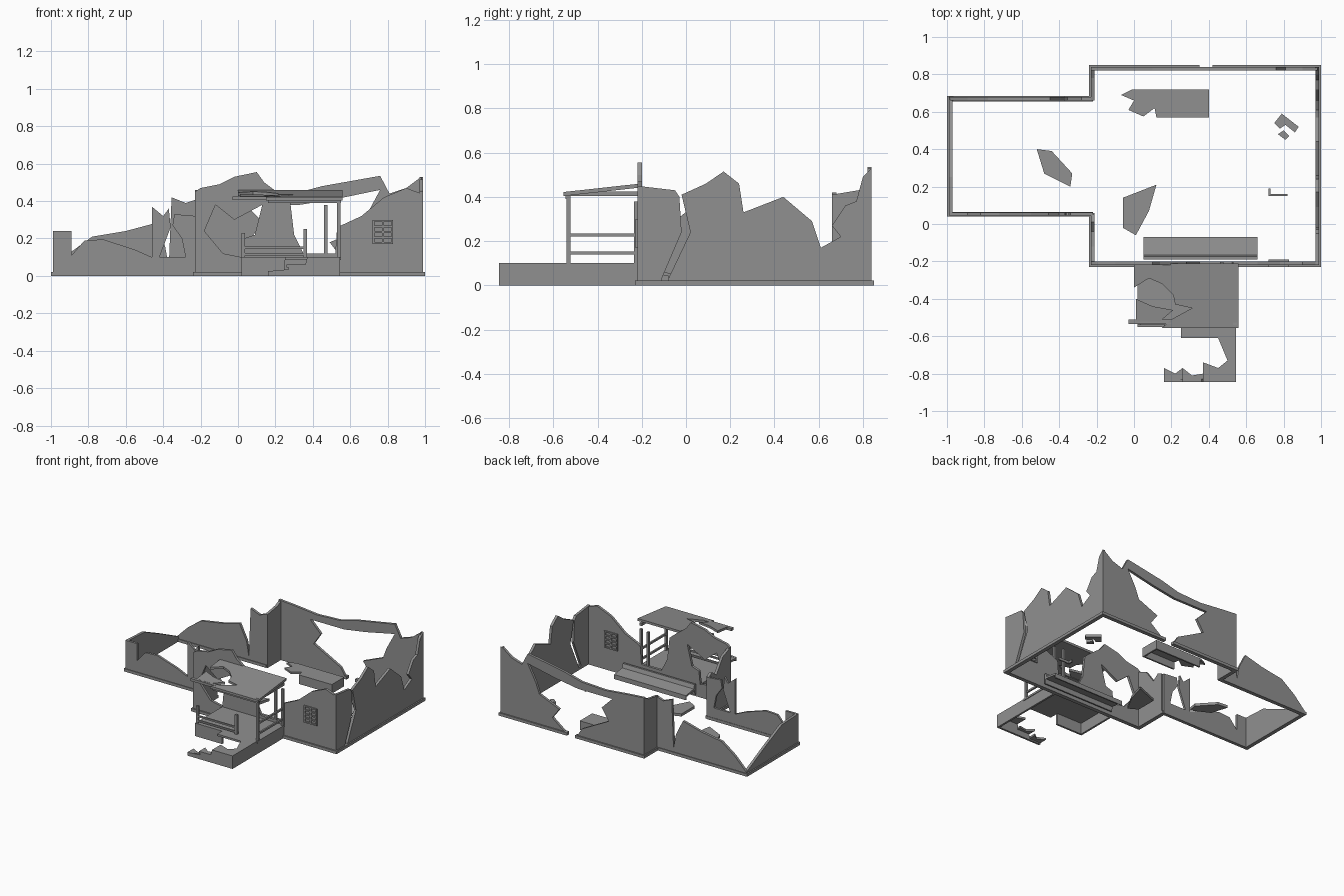
import bpy
import bmesh
from mathutils import Vector

cube = bpy.data.objects.get("Cube")
if cube:
    bpy.data.objects.remove(cube, do_unlink=True)

# One weathered concrete colour for the whole ruin
concrete = bpy.data.materials.new("concrete grey")
concrete.use_nodes = True
COLOUR = (.28, .28, .28, 1)
concrete.diffuse_color = COLOUR
bsdf = next(n for n in concrete.node_tree.nodes if n.type == 'BSDF_PRINCIPLED')
bsdf.inputs["Base Color"].default_value = COLOUR
bsdf.inputs["Roughness"].default_value = .9


def finish(name, bm):
    """Turn a bmesh into a named flat-shaded object."""
    bmesh.ops.recalc_face_normals(bm, faces=bm.faces)
    mesh = bpy.data.meshes.new(name)
    bm.to_mesh(mesh)
    bm.free()
    mesh.materials.append(concrete)
    obj = bpy.data.objects.new(name, mesh)
    bpy.context.collection.objects.link(obj)
    return obj


def prism(name, outline, axis, start, end, slope=0):
    """Extrude an outline along an axis; slope lifts z as y grows."""
    def place(a, b, depth):
        return Vector({'x': (depth, a, b), 'y': (a, depth, b), 'z': (a, b, depth)}[axis])
    bm = bmesh.new()
    face = bm.faces.new([bm.verts.new(place(a, b, start)) for a, b in outline])
    grown = bmesh.ops.extrude_face_region(bm, geom=[face])
    moved = [g for g in grown["geom"] if isinstance(g, bmesh.types.BMVert)]
    bmesh.ops.translate(bm, verts=moved, vec=place(0, 0, end - start))
    for v in bm.verts:
        v.co.z += slope * v.co.y
    # Concave caps are split cleanly
    bmesh.ops.triangulate(bm, faces=[f for f in bm.faces if len(f.verts) > 4])
    return finish(name, bm)


def box(name, x, y, z):
    """Box from (low, high) pairs."""
    return prism(name, [(x[0], y[0]), (x[1], y[0]), (x[1], y[1]), (x[0], y[1])],
                 'z', z[0], z[1])


# Foundation strips around the outline, broken at the rear breach
LEDGE = (0, .022)
strips = {
    "front": ((-.24, 1), (-.23, -.2)),
    "right": ((.97, 1), (-.23, .85)),
    "rear_left": ((-.24, .35), (.82, .85)),
    "rear_right": ((.42, 1), (.82, .85)),
    "wing_rear": ((-1, -.22), (.655, .685)),
    "wing_left": ((-1, -.97), (.04, .685)),
    "wing_front": ((-1, -.22), (.04, .065)),
    "left_front": ((-.24, -.21), (-.23, .06)),
    "left_rear": ((-.24, -.21), (.66, .85)),
}
for side, (xs, ys) in strips.items():
    box("foundation_" + side, xs, ys, LEDGE)

# Right wall, split by a jagged crack
prism("right_wall_front_piece",
      [(-.22, 0), (-.22, .45), (-.05, .43), (-.03, .4), (-.02, .24), (-.11, .03), (-.11, 0)],
      'x', .97, .99)
prism("right_wall_rear_piece",
      [(-.08, 0), (-.08, .03), (.02, .24), (-.02, .41), (.09, .46), (.17, .515), (.24, .46),
       (.26, .33), (.44, .4), (.57, .29), (.61, .17), (.7, .22), (.66, .27), (.72, .36),
       (.77, .38), (.8, .49), (.84, .53), (.84, 0)],
      'x', .97, .99)

# Rear wall with a large breach under a thin remaining strip
prism("rear_wall",
      [(-.23, 0), (-.23, .46), (-.1, .45), (.1, .43), (.3, .44), (.45, .48), (.76, .535),
       (.81, .44), (.9, .47), (.98, .53), (.98, 0), (.42, 0), (.55, .1), (.49, .18),
       (.66, .25), (.69, .33), (.76, .46), (.52, .41), (.33, .38), (.04, .38), (.13, .29),
       (.07, .2), (.3, .08), (.35, 0)],
      'y', .82, .84)

# Front wall with a star-shaped hole, an open doorway and a sloping break
prism("front_wall",
      [(-.23, 0), (-.23, .45), (-.2, .47), (-.1, .49), (-.02, .53), (.1, .555), (.14, .5),
       (.22, .44), (.28, .39), (.3, .22), (.35, .12), (.52, .12), (.53, .26), (.66, .32),
       (.78, .42), (.9, .47), (.98, .44), (.98, 0), (-.079, 0), (-.079, .12), (.02, .1),
       (.03, .2), (.09, .22), (.13, .38), (-.02, .3), (-.12, .38), (-.18, .24),
       (-.08, .12), (-.08, 0)],
      'y', -.22, -.2)

# Short walls joining the main block and the wing
prism("left_wall_front",
      [(-.22, 0), (-.22, .45), (-.12, .41), (-.04, .3), (.01, .34), (.05, .32), (.05, 0)],
      'x', -.23, -.21)
prism("left_wall_rear",
      [(.66, 0), (.66, .41), (.72, .42), (.78, .43), (.84, .46), (.84, 0)],
      'x', -.23, -.21)

# Wing walls
prism("wing_rear_wall",
      [(-.99, 0), (-.99, .03), (-.89, .13), (-.78, .21), (-.6, .24), (-.45, .28), (-.39, .16),
       (-.37, .05), (-.355, .42), (-.28, .39), (-.22, .41), (-.22, 0)],
      'y', .66, .68)
prism("wing_left_wall",
      [(.05, 0), (.05, .24), (.25, .23), (.45, .14), (.68, .03), (.68, 0)],
      'x', -.99, -.97)
prism("wing_front_wall",
      [(-.99, 0), (-.99, .24), (-.89, .24), (-.89, .11), (-.82, .19), (-.72, .195), (-.55, .14),
       (-.46, .1), (-.46, .37), (-.4, .32), (-.37, .36), (-.36, .26), (-.42, .1), (-.28, .1),
       (-.3, .2), (-.35, .27), (-.34, .33), (-.22, .32), (-.22, 0)],
      'y', .045, .062)

# Barred window on the front wall, showing on both faces
for face, ys in {"outer": (-.229, -.22), "inner": (-.2, -.191)}.items():
    for i in range(5):
        low = .17 + i * .03
        box(f"window_{face}_bar", (.72, .83), ys, (low, low + .01))
    for x in (.72, .77, .82):
        box(f"window_{face}_upright", (x, x + .01), ys, (.17, .3))

# Porch floor shell and broken steps
PORCH_BACK, PORCH_FRONT = -.22, -.55
box("porch_floor", (.02, .55), (PORCH_FRONT, PORCH_BACK), (.085, .1))
box("porch_left_side", (.02, .035), (PORCH_FRONT, PORCH_BACK), (0, .1))
box("porch_front_side", (.02, .25), (PORCH_FRONT, -.535), (0, .1))
box("porch_right_side", (.53, .545), (-.845, PORCH_BACK), (0, .1))
prism("steps_front_face",
      [(.16, 0), (.16, .025), (.27, .035), (.27, .06), (.36, .06), (.37, .1), (.545, .1),
       (.545, 0)],
      'y', -.845, -.83)
prism("broken_landing",
      [(.25, -.55), (.25, -.61), (.45, -.61), (.5, -.73), (.45, -.77), (.37, -.74),
       (.37, -.845), (.545, -.845), (.545, -.55)],
      'z', .085, .1)
prism("broken_middle_step",
      [(.26, -.845), (.26, -.77), (.31, -.81), (.37, -.8), (.37, -.845)], 'z', .045, .06)
prism("broken_low_step",
      [(.16, -.845), (.16, -.77), (.22, -.8), (.26, -.77), (.26, -.845)], 'z', .01, .025)

# Porch roof, sloping to the front, with a torn left side
SLOPE = .11
prism("porch_roof",
      [(0, -.21), (.56, -.21), (.56, -.555), (.15, -.555), (.2, -.51), (.31, -.45), (.22, -.43),
       (.21, -.38), (.15, -.32), (.08, -.29), (0, -.34)],
      'z', .465, .483, SLOPE)
prism("porch_roof_shard",
      [(.01, -.4), (.1, -.44), (.21, -.46), (.14, -.52), (.01, -.52)], 'z', .465, .483, SLOPE)
box("roof_front_beam", (.16, .55), (-.545, -.525), (.39, .41))
box("roof_left_beam", (-.03, .2), (-.535, -.51), (.405, .425))
box("roof_right_beam", (.53, .55), (-.54, -.22), (.405, .425))

# Porch posts and railings
posts = {"right": (.53, -.54, .41), "rear": (.53, -.235, .38), "middle": (.35, -.54, .25),
         "left": (.02, -.54, .23), "door": (.46, -.22, .38)}
for name, (x, y, top) in posts.items():
    box(f"porch_{name}_post", (x, x + .018), (y, y + .018), (.1, top))
for z in (.14, .22):
    box("porch_side_rail", (.532, .545), (-.53, -.22), (z, z + .014))
for z in (.11, .145):
    box("porch_front_rail", (.03, .355), (-.538, -.526), (z, z + .012))

# Bench-shaped fallen beam behind the front wall
prism("fallen_beam",
      [(-.19, .02), (-.19, .1), (-.175, .1), (-.165, .07), (-.07, .055), (-.07, .02),
       (-.08, .02), (-.08, .043), (-.175, .055), (-.18, .02)],
      'x', .05, .66)

# Broken hollow slab near the rear wall
prism("broken_slab_top",
      [(.4, .57), (.4, .72), (-.01, .72), (-.07, .69), (0, .66), (-.03, .61), (.05, .575),
       (.11, .62), (.12, .57)],
      'z', .055, .07)
box("broken_slab_front", (.12, .4), (.57, .582), (0, .06))
box("broken_slab_rear", (0, .4), (.708, .72), (0, .06))
box("broken_slab_end", (.388, .4), (.57, .72), (0, .06))

# Loose rubble plates on the ground
rubble = {
    "wing_shard": [(-.52, .4), (-.44, .39), (-.33, .27), (-.34, .2), (-.48, .27)],
    "hall_shard": [(-.06, .14), (.12, .21), (.08, .07), (.01, -.06), (-.06, -.02)],
    "frame_piece": [(.75, .54), (.79, .59), (.88, .52), (.86, .49), (.81, .53), (.78, .51)],
    "frame_chip": [(.77, .48), (.8, .5), (.83, .47), (.81, .45)],
    "corner_trim": [(.72, .15), (.82, .15), (.82, .16), (.73, .16), (.73, .19), (.72, .19)],
}
for name, outline in rubble.items():
    prism("rubble_" + name, outline, 'z', .005, .025)
